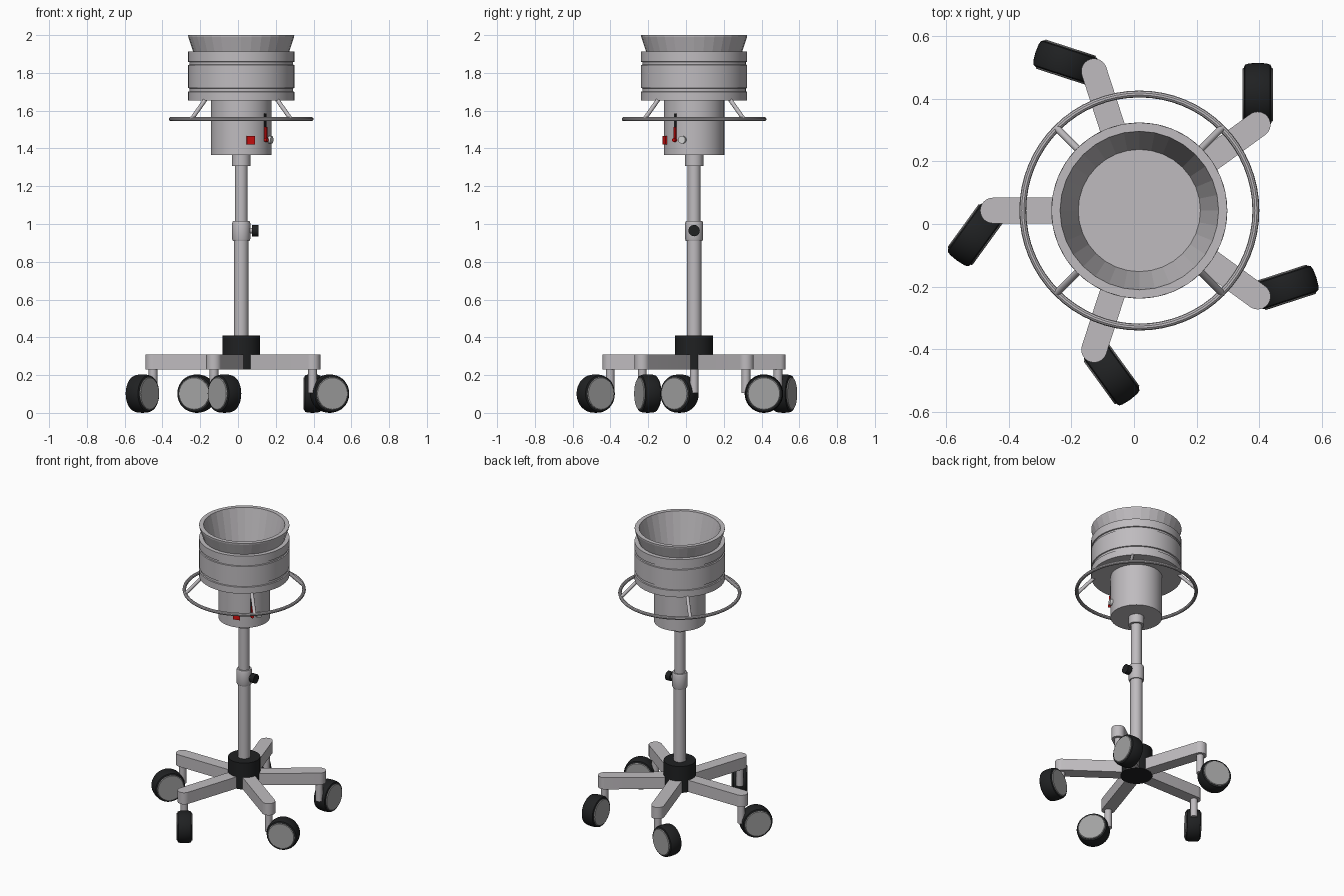
import bpy, bmesh, math
from mathutils import Matrix, Vector

if "Cube" in bpy.data.objects:
    bpy.data.objects.remove(bpy.data.objects["Cube"])

CX, CY = 0.017, 0.043   # column axis


def mat(name, r, g, b):
    m = bpy.data.materials.new(name)
    m.diffuse_color = (r, g, b, 1)
    m.use_nodes = True
    m.node_tree.nodes["Principled BSDF"].inputs["Base Color"].default_value = m.diffuse_color
    return m


GREY = mat("light_grey", 0.52, 0.50, 0.52)
BLACK = mat("black", 0.014, 0.015, 0.016)
DISC = mat("mid_grey", 0.36, 0.36, 0.36)
RED = mat("red", 0.65, 0.005, 0.005)
SILVER = mat("silver", 0.65, 0.65, 0.65)


def finish(name, bm, material, matrix=None, smooth=True):
    bmesh.ops.recalc_face_normals(bm, faces=bm.faces)
    me = bpy.data.meshes.new(name)
    bm.to_mesh(me)
    bm.free()
    me.materials.append(material)
    ob = bpy.data.objects.new(name, me)
    bpy.context.collection.objects.link(ob)
    if matrix:
        ob.matrix_world = matrix
    if smooth:
        bpy.ops.object.select_all(action='DESELECT')
        ob.select_set(True)
        bpy.context.view_layer.objects.active = ob
        bpy.ops.object.shade_smooth_by_angle(angle=math.radians(30))
    return ob


def lathe(name, profile, material, matrix=None, n=48, smooth=True):
    """Revolve (radius, z) points about z; ends are capped."""
    bm = bmesh.new()
    rings = []
    for r, z in profile:
        rings.append([bm.verts.new((r * math.cos(2 * math.pi * i / n),
                                    r * math.sin(2 * math.pi * i / n), z)) for i in range(n)])
    for a, b in zip(rings, rings[1:]):
        for i in range(n):
            j = (i + 1) % n
            bm.faces.new((a[i], a[j], b[j], b[i]))
    bm.faces.new(rings[0])
    bm.faces.new(rings[-1])
    return finish(name, bm, material, matrix or Matrix.Translation((CX, CY, 0)), smooth)


def rod(name, a, b, r, material, n=16):
    a, b = Vector(a), Vector(b)
    d = b - a
    m = Matrix.Translation(a) @ d.to_track_quat('Z', 'Y').to_matrix().to_4x4()
    return lathe(name, [(r, 0), (r, d.length)], material, m, n)


def polar(r, deg, z):
    t = math.radians(deg)
    return Vector((CX + r * math.cos(t), CY + r * math.sin(t), z))


def plate(name, deg, r, z, size, material):
    """Box on the body wall: size is depth, width, height."""
    bm = bmesh.new()
    bmesh.ops.create_cube(bm, size=1)
    bmesh.ops.scale(bm, vec=size, verts=bm.verts)
    m = Matrix.Translation(polar(r, deg, z)) @ Matrix.Rotation(math.radians(deg), 4, 'Z')
    return finish(name, bm, material, m, False)


# Column, collars and lower housing
lathe("hub", [(0.1, 0.229), (0.1, 0.41)], BLACK)
lathe("lower_pole", [(0.038, 0.4), (0.038, 0.93)], GREY)
lathe("clamp_collar", [(0.044, 0.91), (0.048, 0.92), (0.048, 1.005), (0.044, 1.015)], GREY)
lathe("upper_pole", [(0.034, 1.0), (0.034, 1.32)], GREY)
lathe("top_collar", [(0.049, 1.307), (0.049, 1.37)], GREY)
lathe("housing", [(0.16, 1.365), (0.16, 1.66)], GREY, n=64)

# Drum with two grooves
R, G = 0.281, 0.274
lathe("drum", [(R, 1.655), (R, 1.70), (G, 1.702), (G, 1.718), (R, 1.72), (R, 1.842),
               (G, 1.844), (G, 1.857), (R, 1.859), (R, 1.913), (0.245, 1.913),
               (0.21, 1.71)], GREY, n=64)
# Flared funnel, open at the top
lathe("funnel", [(0.19, 1.70), (0.25, 1.90), (0.28, 1.99), (0.281, 2.0), (0.253, 2.0),
                 (0.195, 1.75)], GREY, n=32, smooth=False)

# Clamp knob
rod("knob_stem", (CX + 0.04, CY, 0.965), (0.08, CY, 0.965), 0.014, GREY)
rod("clamp_knob", (0.075, CY, 0.965), (0.108, CY, 0.965), 0.03, BLACK, 24)

# Handle ring and its four struts
bm = bmesh.new()
NU, NV, RR, TR = 64, 10, 0.372, 0.011
grid = [[bm.verts.new(((RR + TR * math.cos(2 * math.pi * v / NV)) * math.cos(2 * math.pi * u / NU),
                       (RR + TR * math.cos(2 * math.pi * v / NV)) * math.sin(2 * math.pi * u / NU),
                       TR * math.sin(2 * math.pi * v / NV))) for v in range(NV)] for u in range(NU)]
for u in range(NU):
    for v in range(NV):
        a, b = grid[u], grid[(u + 1) % NU]
        w = (v + 1) % NV
        bm.faces.new((a[v], b[v], b[w], a[w]))
ring = finish("handle_ring", bm, GREY, Matrix.Translation((CX, CY, 1.555)))
ring.data.polygons.foreach_set("use_smooth", [True] * len(ring.data.polygons))
for k in range(4):
    rod("ring_strut", polar(0.372, 45 + 90 * k, 1.555), polar(0.262, 45 + 90 * k, 1.665),
        0.011, GREY, 12)

# Controls on the housing
plate("red_switch", -72, 0.161, 1.443, (0.014, 0.045, 0.045), RED)
plate("lever_slot", -38, 0.161, 1.515, (0.006, 0.013, 0.14), BLACK)
plate("red_lever", -38, 0.165, 1.475, (0.012, 0.013, 0.075), RED)
rod("red_lever_tip", polar(0.155, -38, 1.445), polar(0.177, -38, 1.445), 0.010, RED)
rod("side_button", polar(0.15, -22, 1.446), polar(0.176, -22, 1.446), 0.02, SILVER, 24)

# Five arms with swivelled casters
ARM, W = 0.467, 0.041
for k in range(5):
    deg = 36 + 72 * k
    t = math.radians(deg)
    bm = bmesh.new()
    outline = [(0.02, -W)] + [(ARM + W * math.cos(a), W * math.sin(a)) for a in
                              [math.pi * (i / 16 - 0.5) for i in range(17)]] + [(0.02, W)]
    f = bm.faces.new([bm.verts.new((x, y, 0.23)) for x, y in outline])
    ext = bmesh.ops.extrude_face_region(bm, geom=[f])
    bmesh.ops.translate(bm, vec=(0, 0, 0.08),
                        verts=[v for v in ext["geom"] if isinstance(v, bmesh.types.BMVert)])
    finish("arm", bm, GREY, Matrix.Translation((CX, CY, 0)) @ Matrix.Rotation(t, 4, 'Z'))

    cap = polar(ARM, deg, 0)
    rod("caster_stem", cap + Vector((0, 0, 0.105)), cap + Vector((0, 0, 0.235)), 0.023, GREY)
    s = math.radians(deg + 54)
    centre = cap + Vector((0.095 * math.cos(s), 0.095 * math.sin(s), 0.102))
    m = Matrix.Translation(centre) @ Matrix.Rotation(s, 4, 'Z') @ Matrix.Rotation(math.pi / 2, 4, 'X')
    lathe("caster_tyre", [(0.088, -0.044), (0.096, -0.040), (0.1, -0.028), (0.102, 0),
                          (0.1, 0.028), (0.096, 0.040), (0.088, 0.044)], BLACK, m, 40)
    lathe("caster_disc", [(0.083, -0.049), (0.086, -0.046), (0.086, 0.046), (0.083, 0.049)],
          DISC, m, 40)
